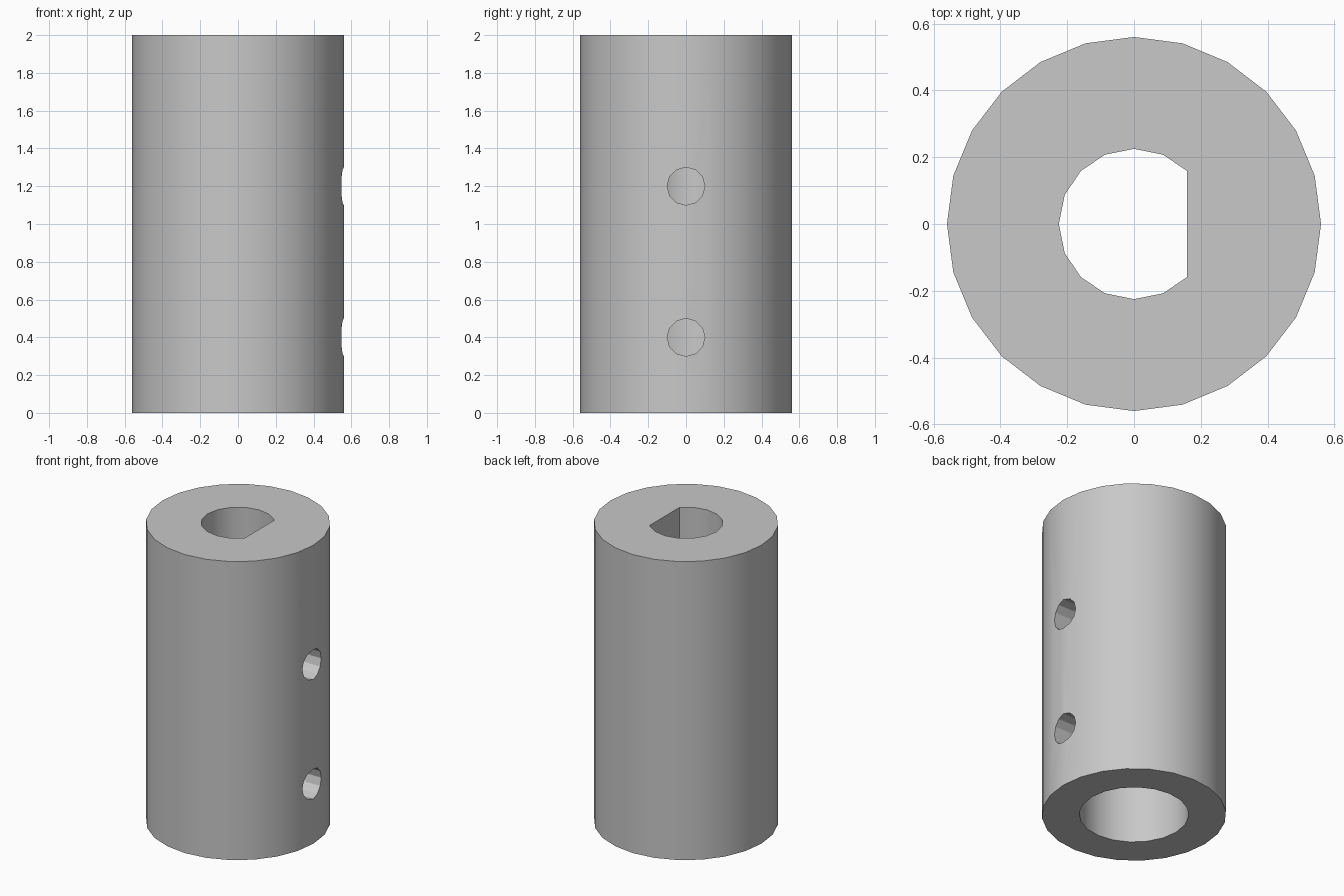
import bpy
import bmesh
from math import cos, sin, radians
from mathutils import Matrix

cube = bpy.data.objects.get("Cube")
if cube:
    bpy.data.objects.remove(cube, do_unlink=True)

LENGTH = 2.0
OUTER_RADIUS = 0.56
SHOULDER = 0.8  # height where the round socket meets the D-shaped bore

steel = bpy.data.materials.new("plain grey metal")
steel.use_nodes = True
grey = (0.58, 0.58, 0.58, 1)
steel.diffuse_color = grey
steel.node_tree.nodes["Principled BSDF"].inputs["Base Color"].default_value = grey


def arc(radius, sides, start=0, end=360):
    """Points of a regular polygon lying between two angles."""
    angles = [i * 360 / sides for i in range(sides)]
    return [(radius * cos(radians(a)), radius * sin(radians(a)))
            for a in angles if start <= a <= end]


def prism(name, profile, low, high, transform=Matrix()):
    """Extrude a flat profile from low to high along its axis."""
    bm = bmesh.new()
    face = bm.faces.new([bm.verts.new((x, y, low)) for x, y in profile])
    top = bmesh.ops.extrude_face_region(bm, geom=[face])["geom"]
    verts = [g for g in top if isinstance(g, bmesh.types.BMVert)]
    bmesh.ops.translate(bm, verts=verts, vec=(0, 0, high - low))
    bmesh.ops.recalc_face_normals(bm, faces=bm.faces)
    bm.transform(transform)
    mesh = bpy.data.meshes.new(name)
    bm.to_mesh(mesh)
    bm.free()
    mesh.materials.append(steel)
    obj = bpy.data.objects.new(name, mesh)
    bpy.context.collection.objects.link(obj)
    return obj


# Outer sleeve
sleeve = prism("coupling_sleeve", arc(OUTER_RADIUS, 24), 0, LENGTH)

# D-shaped bore above, wider round socket below
cutters = [
    prism("d_bore_cutter", arc(0.225, 16, 45, 315), SHOULDER - 0.1, LENGTH + 0.1),
    prism("round_socket_cutter", arc(0.333, 20), -0.1, SHOULDER),
]

# Set-screw holes through the left wall only
for height in (0.4, 1.2):
    sideways = Matrix.Translation((0, 0, height)) @ Matrix.Rotation(radians(90), 4, "Y")
    cutters.append(prism("screw_hole_cutter", arc(0.1, 12), 0, 0.7, sideways))

for cutter in cutters:
    cutter.hide_render = True
    cut = sleeve.modifiers.new(cutter.name, "BOOLEAN")
    cut.operation = "DIFFERENCE"
    cut.solver = "EXACT"
    cut.object = cutter

# Bake the cuts and discard the cutters
graph = bpy.context.evaluated_depsgraph_get()
baked = bpy.data.meshes.new_from_object(sleeve.evaluated_get(graph))
sleeve.modifiers.clear()
sleeve.data = baked
for cutter in cutters:
    bpy.data.objects.remove(cutter, do_unlink=True)

# Smooth round walls, crisp rims and screw holes
bpy.ops.object.select_all(action="DESELECT")
sleeve.select_set(True)
bpy.context.view_layer.objects.active = sleeve
bpy.ops.object.shade_smooth_by_angle(angle=radians(28))
